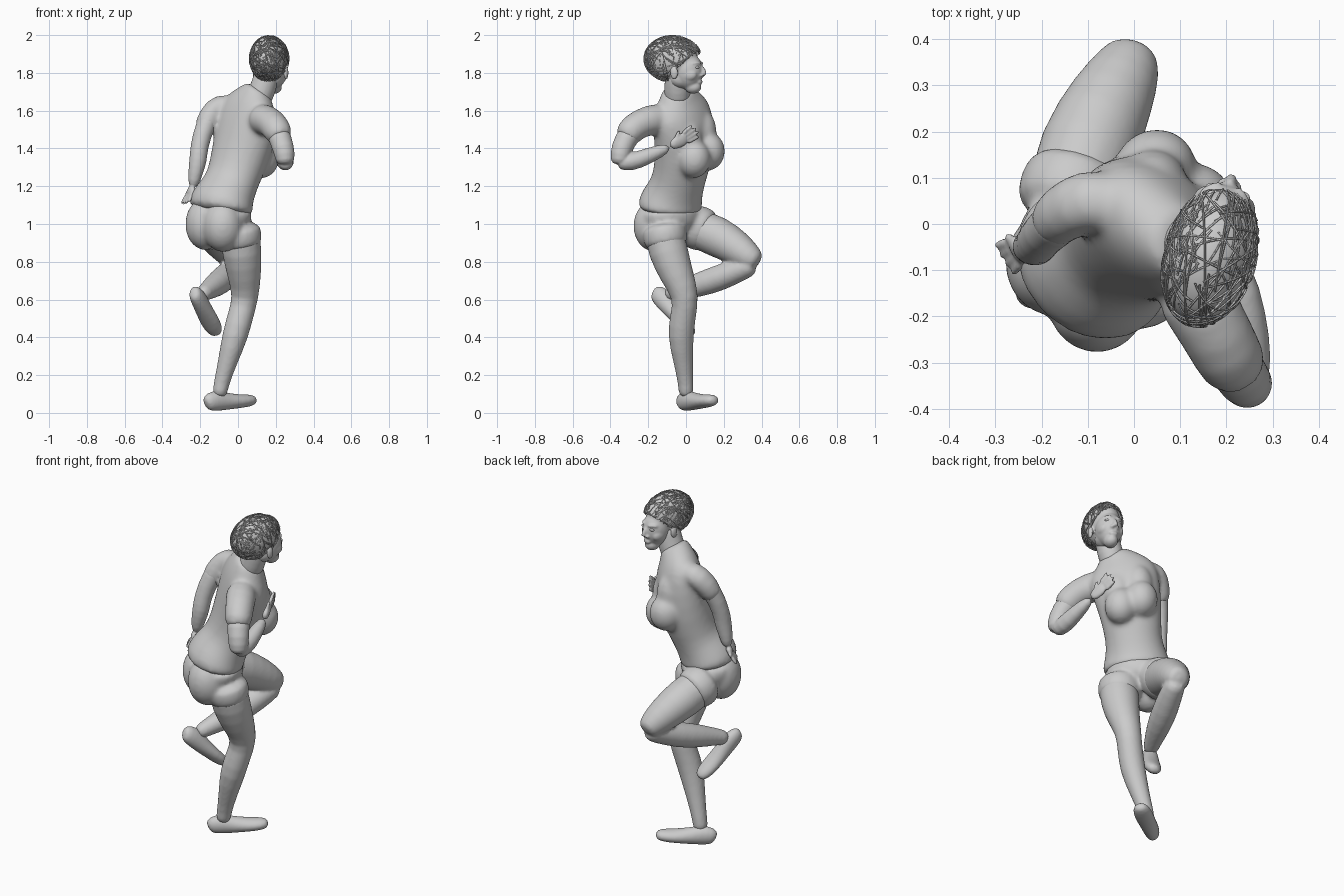
import bpy, bmesh, math, random
from mathutils import Vector, Matrix

random.seed(4)
if "Cube" in bpy.data.objects:
    bpy.data.objects.remove(bpy.data.objects["Cube"])

grey = bpy.data.materials.new("plain_grey")
grey.use_nodes = True
COLOUR = (0.6, 0.6, 0.6, 1)
grey.diffuse_color = COLOUR
grey.node_tree.nodes["Principled BSDF"].inputs["Base Color"].default_value = COLOUR

LEFT = Vector((-0.73, 0.68, 0))   # the figure's own left


def loft(bm, rings, side=LEFT, sides=16):
    """Skin elliptical rings (x, y, z, half width, half depth) along a path."""
    pts = [Vector(r[:3]) for r in rings]
    loops = []
    for i, r in enumerate(rings):
        t = (pts[min(i + 1, len(pts) - 1)] - pts[max(i - 1, 0)]).normalized()
        u = (side - t * side.dot(t)).normalized()
        v = t.cross(u)
        loops.append([bm.verts.new(pts[i] + u * r[3] * math.cos(a) + v * r[4] * math.sin(a))
                      for a in (math.tau * k / sides for k in range(sides))])
    for a, b in zip(loops, loops[1:]):
        for k in range(sides):
            n = (k + 1) % sides
            bm.faces.new((a[k], a[n], b[n], b[k]))
    bm.faces.new(loops[0][::-1])
    bm.faces.new(loops[-1])


def tube(bm, *pts):
    """Round tube through points (x, y, z, radius)."""
    loft(bm, [(*p, p[3]) for p in pts])


def ball(bm, centre, size, turn=0.0):
    m = Matrix.Translation(centre) @ Matrix.Rotation(turn, 4, "Z") @ Matrix.Diagonal((*size, 1))
    bmesh.ops.create_icosphere(bm, subdivisions=3, radius=1, matrix=m)


def finish(name, bm, voxel=0.0, smooth=3, world=None):
    """Turn the bmesh into an object, optionally fusing its pieces."""
    bmesh.ops.recalc_face_normals(bm, faces=bm.faces)
    mesh = bpy.data.meshes.new(name)
    bm.to_mesh(mesh)
    bm.free()
    ob = bpy.data.objects.new(name, mesh)
    bpy.context.collection.objects.link(ob)
    mesh.materials.append(grey)
    mesh.shade_smooth()
    if world:
        ob.matrix_world = world
    if voxel:
        ob.modifiers.new("round", "SUBSURF").levels = 1
        fuse = ob.modifiers.new("fuse", "REMESH")
        fuse.mode = "VOXEL"
        fuse.voxel_size = voxel
        fuse.use_smooth_shade = True
        soft = ob.modifiers.new("soften", "SMOOTH")
        soft.iterations = smooth


# Shirt: leaning trunk, bust and short sleeves
bm = bmesh.new()
loft(bm, [(-0.095, -0.085, 1.055, .195, .168), (-0.09, -0.085, 1.11, .188, .165),
          (-0.06, -0.06, 1.17, .165, .145), (-0.03, -0.04, 1.23, .152, .132),
          (0.01, -0.01, 1.35, .17, .145), (0.045, -0.01, 1.5, .19, .14),
          (0.06, -0.025, 1.59, .2, .12), (0.08, -0.04, 1.65, .15, .1),
          (0.105, -0.045, 1.7, .088, .08), (0.115, -0.045, 1.715, .08, .075)])
for x, y, z in ((0.045, 0.115, 1.385), (0.125, 0.04, 1.345)):
    ball(bm, (x, y, z), (.09, .095, .105), -0.75)
    ball(bm, (x - .01, y - .035, z + .1), (.08, .085, .13), -0.75)
tube(bm, (-0.02, 0.04, 1.61, .075), (-0.1, 0.06, 1.635, .07), (-0.155, 0.025, 1.57, .066), (-0.185, -0.01, 1.48, .058))
tube(bm, (0.1, -0.11, 1.56, .09), (0.16, -0.2, 1.55, .085), (0.2, -0.28, 1.515, .08), (0.235, -0.335, 1.44, .072))
finish("shirt", bm, .011, 14)

# Shorts: pelvis, seat and two short legs
bm = bmesh.new()
loft(bm, [(-0.06, -0.06, 0.93, .12, .11), (-0.08, -0.07, 0.98, .175, .145),
          (-0.095, -0.08, 1.05, .186, .158), (-0.09, -0.08, 1.09, .178, .152)])
ball(bm, (-0.175, -0.085, 1.0), (.105, .115, .14))
ball(bm, (-0.08, -0.165, 0.99), (.11, .115, .14))
tube(bm, (-0.005, -0.12, 1.0, .125), (0.01, -0.11, 0.93, .12), (0.02, -0.1, 0.86, .113))
tube(bm, (-0.15, 0.0, 1.0, .125), (-0.13, 0.08, 0.975, .122), (-0.11, 0.14, 0.95, .113))
finish("shorts", bm, .011, 8)

# Standing right leg
bm = bmesh.new()
tube(bm, (0.01, -0.12, 0.98, .11), (0.02, -0.095, 0.85, .108), (0.035, -0.045, 0.72, .09), (0.04, 0.002, 0.61, .07),
     (0.015, -0.015, 0.52, .069), (-0.015, -0.03, 0.41, .071), (-0.055, -0.015, 0.27, .052),
     (-0.09, 0.0, 0.15, .04), (-0.1, 0.0, 0.08, .042))
finish("right_leg", bm, .009)

# Raised left leg, folded at the knee
bm = bmesh.new()
tube(bm, (-0.14, 0.02, 0.99, .11), (-0.1, 0.17, 0.935, .112), (-0.045, 0.28, 0.865, .094),
     (-0.01, 0.345, 0.815, .073), (0.0, 0.385, 0.79, .05))
tube(bm, (0.0, 0.365, 0.79, .055), (-0.02, 0.3, 0.765, .062), (-0.07, 0.18, 0.715, .072), (-0.12, 0.06, 0.675, .066),
     (-0.165, -0.04, 0.645, .047), (-0.2, -0.11, 0.62, .04))
finish("left_leg", bm, .009)


# Shoes: position along the foot, half width, half height, height of the middle
SHOE = [(0, .02, .028, .04), (.06, .038, .05, .052), (.25, .044, .056, .056), (.42, .046, .046, .048),
        (.7, .054, .036, .044), (.9, .046, .033, .046), (1, .024, .02, .046)]


def shoe(name, heel, toe, up):
    heel, toe, up = Vector(heel), Vector(toe), Vector(up).normalized()
    bm = bmesh.new()
    loft(bm, [(*(heel.lerp(toe, t) + up * m), w, h) for t, w, h, m in SHOE], side=(toe - heel).cross(up))
    finish(name, bm, .007)


shoe("right_shoe", (-0.172, -0.035, 0.006), (0.092, 0.155, 0.022), (0, 0, 1))
shoe("left_shoe", (-0.24, -0.205, 0.615), (-0.115, 0.005, 0.385), (0.1, 0.7, 0.6))


def hand(bm, wrist, knuckle, tip, across, thumb):
    """Palm with four spread fingers and a thumb."""
    wrist, knuckle, tip, across = map(Vector, (wrist, knuckle, tip, across))
    reach = knuckle - wrist
    loft(bm, [(*wrist, .024, .02), (*(wrist + reach * .5), .036, .017), (*knuckle, .037, .013)], side=across)
    for k in (-1.5, -.5, .5, 1.5):
        a = knuckle - reach * .15 + across * .018 * k
        b = tip + across * .025 * k - reach * .12 * abs(k)
        tube(bm, (*a, .0115), (*a.lerp(b, .5), .0105), (*b, .008))
    a, b = wrist + reach * .25, wrist + reach * .9 + across * thumb
    tube(bm, (*a, .014), (*b, .009))


# Left arm swung down behind the hip
bm = bmesh.new()
tube(bm, (-0.11, 0.045, 1.62, .055), (-0.175, 0.0, 1.53, .054), (-0.208, -0.035, 1.4, .047), (-0.21, -0.045, 1.34, .048),
     (-0.225, -0.05, 1.27, .04), (-0.24, -0.05, 1.19, .026))
hand(bm, (-0.24, -0.05, 1.2), (-0.258, -0.06, 1.15), (-0.285, -0.08, 1.1), (0.5, -0.8, 0.1), -.05)
finish("left_arm", bm, .006)

# Right arm bent in front of the chest
bm = bmesh.new()
tube(bm, (0.19, -0.25, 1.53, .062), (0.23, -0.33, 1.44, .062), (0.25, -0.35, 1.36, .055), (0.25, -0.35, 1.31, .046))
tube(bm, (0.25, -0.37, 1.325, .04), (0.25, -0.29, 1.325, .05), (0.245, -0.2, 1.36, .044), (0.23, -0.08, 1.41, .026))
hand(bm, (0.23, -0.085, 1.41), (0.21, 0.005, 1.46), (0.2, 0.07, 1.505), (0.3, -0.5, 0.8), .06)
finish("right_arm", bm, .006)

# Head, modelled facing +y then turned into place
HEAD = Matrix.Translation((0.17, -0.05, 1.86)) @ Matrix.Rotation(-0.27, 4, "Z")

bm = bmesh.new()
ball(bm, (0, -0.02, 0.015), (.09, .135, .115))
ball(bm, (0, 0.062, -0.05), (.073, .082, .1))
ball(bm, (0, 0.03, -0.09), (.062, .07, .055))
ball(bm, (0, 0.09, -0.135), (.038, .045, .036))
ball(bm, (0, 0.128, -0.108), (.025, .014, .013))
tube(bm, (0, .136, -.02, .009), (0, .155, -.06, .014), (0, .15, -.075, .012))
for s in (-1, 1):
    ball(bm, (s * .016, 0.14, -.073), (.011, .012, .009))
    ball(bm, (s * .085, 0.01, -.06), (.012, .022, .036))
    ball(bm, (s * .046, 0.08, -.07), (.026, .045, .035))
    tube(bm, (s * .014, .137, -.012, .008), (s * .04, .126, -.004, .009), (s * .06, .1, -.012, .007))
finish("head", bm, .006, 4, HEAD)

bm = bmesh.new()
for s in (-1, 1):
    ball(bm, (s * .033, 0.122, -.031), (.017, .012, .008))
finish("eyes", bm, world=HEAD)

# Neck
bm = bmesh.new()
tube(bm, (0.1, -0.045, 1.64, .075), (0.13, -0.045, 1.71, .07), (0.15, -0.045, 1.78, .07), (0.16, -0.045, 1.83, .06))
finish("neck", bm, .008)

# Hair cap trimmed to a hairline
CAP_AT, CAP = Vector((0, -0.02, 0.015)), Vector((.1, .157, .124))


def in_hair(p):
    floor = -.12 if p.y < -.03 else -.085 + (p.y + .03) * .85
    return p.z > floor


bm = bmesh.new()
ball(bm, CAP_AT, CAP * .96)
bmesh.ops.subdivide_edges(bm, edges=bm.edges[:], cuts=1, use_grid_fill=True)
bmesh.ops.delete(bm, geom=[v for v in bm.verts if not in_hair(v.co)], context="VERTS")
finish("hair_cap", bm, world=HEAD)

# Criss-cross strands wrapped over the cap
strands = bpy.data.curves.new("hair_strands", "CURVE")
strands.dimensions = "3D"
strands.bevel_depth = .0022
strands.bevel_resolution = 0
for i in range(200):
    axis = Vector(random.gauss(0, 1) for _ in range(3)).normalized()
    u = axis.orthogonal().normalized()
    v = axis.cross(u)
    off, start = random.uniform(-.5, .5), random.uniform(0, math.tau)
    lift = random.uniform(.97, 1.01)
    arc = []
    for k in range(14):
        a = start + k * .12
        d = (axis * off + u * math.cos(a) + v * math.sin(a)).normalized() * lift
        p = CAP_AT + Vector(c * r for c, r in zip(d, CAP))
        if in_hair(p):
            arc.append(p)
    if len(arc) > 3 and all((q - p).length < .04 for p, q in zip(arc, arc[1:])):
        line = strands.splines.new("POLY")
        line.points.add(len(arc) - 1)
        for pt, p in zip(line.points, arc):
            pt.co = (*p, 1)
strands.materials.append(grey)
hair = bpy.data.objects.new("hair_strands", strands)
bpy.context.collection.objects.link(hair)
hair.matrix_world = HEAD
